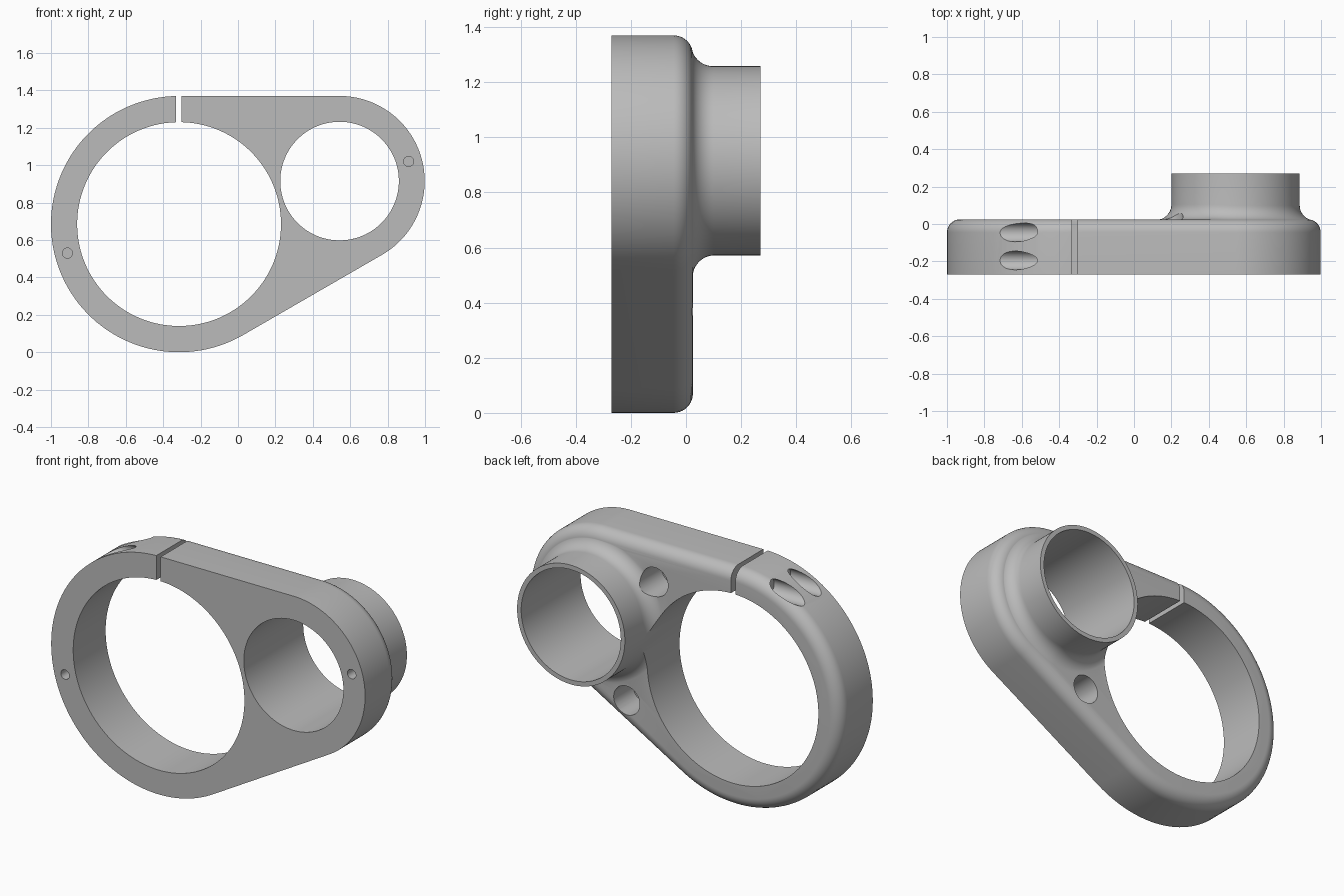
import bpy, bmesh
from math import sin, cos, asin, sqrt, radians, pi
from mathutils import Matrix, Vector

cube = bpy.data.objects.get("Cube")
if cube:
    bpy.data.objects.remove(cube, do_unlink=True)

# Main dimensions: ring and boss centres (x, z) with outer radii
RING, RING_R = (-0.315, 0.685), 0.685
BOSS, BOSS_R = (0.543, 0.915), 0.455
FRONT, BACK, ROUND = -0.27, 0.025, 0.07
TUBE_R, TUBE_END, FILLET = 0.343, 0.27, 0.08

grey = bpy.data.materials.new("plain_grey")
grey.use_nodes = True
grey.diffuse_color = (0.5, 0.5, 0.5, 1)
grey.node_tree.nodes["Principled BSDF"].inputs["Base Color"].default_value = (0.5, 0.5, 0.5, 1)


def add_object(name, bm):
    bmesh.ops.recalc_face_normals(bm, faces=bm.faces)
    mesh = bpy.data.meshes.new(name)
    bm.to_mesh(mesh)
    bm.free()
    mesh.materials.append(grey)
    obj = bpy.data.objects.new(name, mesh)
    bpy.context.collection.objects.link(obj)
    return obj


def loft(name, loops):
    """Skin a stack of equal-length loops and cap both ends."""
    bm = bmesh.new()
    rings = [[bm.verts.new(p) for p in loop] for loop in loops]
    n = len(rings[0])
    for a, b in zip(rings, rings[1:]):
        for i in range(n):
            j = (i + 1) % n
            bm.faces.new((a[i], a[j], b[j], b[i]))
    bm.faces.new(rings[0])
    bm.faces.new(rings[-1])
    return add_object(name, bm)


def cylinder(name, start, end, radius, segments=128):
    start, end = Vector(start), Vector(end)
    axis = end - start
    turn = axis.to_track_quat('Z', 'Y').to_matrix().to_4x4()
    bm = bmesh.new()
    bmesh.ops.create_cone(bm, cap_ends=True, segments=segments, radius1=radius, radius2=radius,
                          depth=axis.length,
                          matrix=Matrix.Translation((start + end) / 2) @ turn)
    return add_object(name, bm)


def combine(target, other, operation):
    mod = target.modifiers.new(operation.lower(), 'BOOLEAN')
    mod.operation, mod.solver, mod.object = operation, 'EXACT', other
    other.hide_render = True
    bpy.context.view_layer.objects.active = target
    bpy.ops.object.modifier_apply(modifier=mod.name)
    bpy.data.objects.remove(other, do_unlink=True)


def outline(inset, y):
    """Two arcs joined by their common tangents."""
    points = []
    for (cx, cz), r, start, sweep in ((RING, RING_R, 90, 210), (BOSS, BOSS_R, -60, 150)):
        for i in range(73):
            a = radians(start + sweep * i / 72)
            points.append((cx + (r - inset) * cos(a), y, cz + (r - inset) * sin(a)))
    return points


# Plate with a rounded back edge
steps = [radians(90 * i / 10) for i in range(11)]
loops = [outline(0, FRONT)]
loops += [outline(ROUND * (1 - cos(t)), BACK - ROUND + ROUND * sin(t)) for t in steps]
body = loft("clamp_body", loops)


# Tube with a flared root that rolls over onto the rounded plate edge
def tube_profile(theta):
    away = abs((theta - radians(15) + pi) % (2 * pi) - pi)
    reach = TUBE_R + FILLET
    gap = BOSS_R - reach * cos(max(0, away - radians(75)))
    lean = max(0, ROUND - gap)
    span = ROUND + FILLET
    centre_y = BACK - ROUND + sqrt(span ** 2 - lean ** 2) - 0.001
    first = asin(lean / span)
    arc = []
    for i in range(11):
        t = first + (pi / 2 - first) * i / 10
        arc.append((reach - FILLET * sin(t), centre_y - FILLET * cos(t)))
    root = (arc[0][0], arc[0][1] - 0.05)
    return [root] + arc + [(TUBE_R, TUBE_END)]


angles = [2 * pi * i / 128 for i in range(128)]
profiles = [tube_profile(a) for a in angles]
tube = loft("tube", [[(BOSS[0] + p[k][0] * cos(a), p[k][1], BOSS[1] + p[k][0] * sin(a))
                      for a, p in zip(angles, profiles)] for k in range(len(profiles[0]))])
combine(body, tube, 'UNION')

# Round openings and blind holes along y: x, z, radius, start, end
holes = (
    (*RING, 0.545, -0.5, 0.12),
    (*BOSS, 0.317, -0.5, 0.5),
    (0.18, 1.165, 0.083, -0.15, 0.2),
    (0.36, 0.435, 0.083, -0.15, 0.2),
    (0.912, 1.02, 0.027, -0.4, -0.15),
    (-0.912, 0.53, 0.027, -0.4, -0.15),
)
for x, z, r, y0, y1 in holes:
    segments = 128 if r > 0.2 else 40
    combine(body, cylinder("hole_cutter", (x, y0, z), (x, y1, z), r, segments), 'DIFFERENCE')

# Clamp screw pockets
for y in (-0.045, -0.195):
    combine(body, cylinder("pocket_cutter", (-0.95, y, 1.29), (-0.495, y, 1.29), 0.05, 40), 'DIFFERENCE')

# Clamp slot
bm = bmesh.new()
bmesh.ops.create_cube(bm, size=1, matrix=Matrix.Translation((-0.317, -0.1, 1.3)) @
                      Matrix.Diagonal((0.028, 0.8, 0.4, 1)))
combine(body, add_object("slot_cutter", bm), 'DIFFERENCE')

# Smooth shading with crisp edges
bpy.ops.object.select_all(action='DESELECT')
body.select_set(True)
bpy.context.view_layer.objects.active = body
bpy.ops.object.shade_smooth_by_angle(angle=radians(30))
